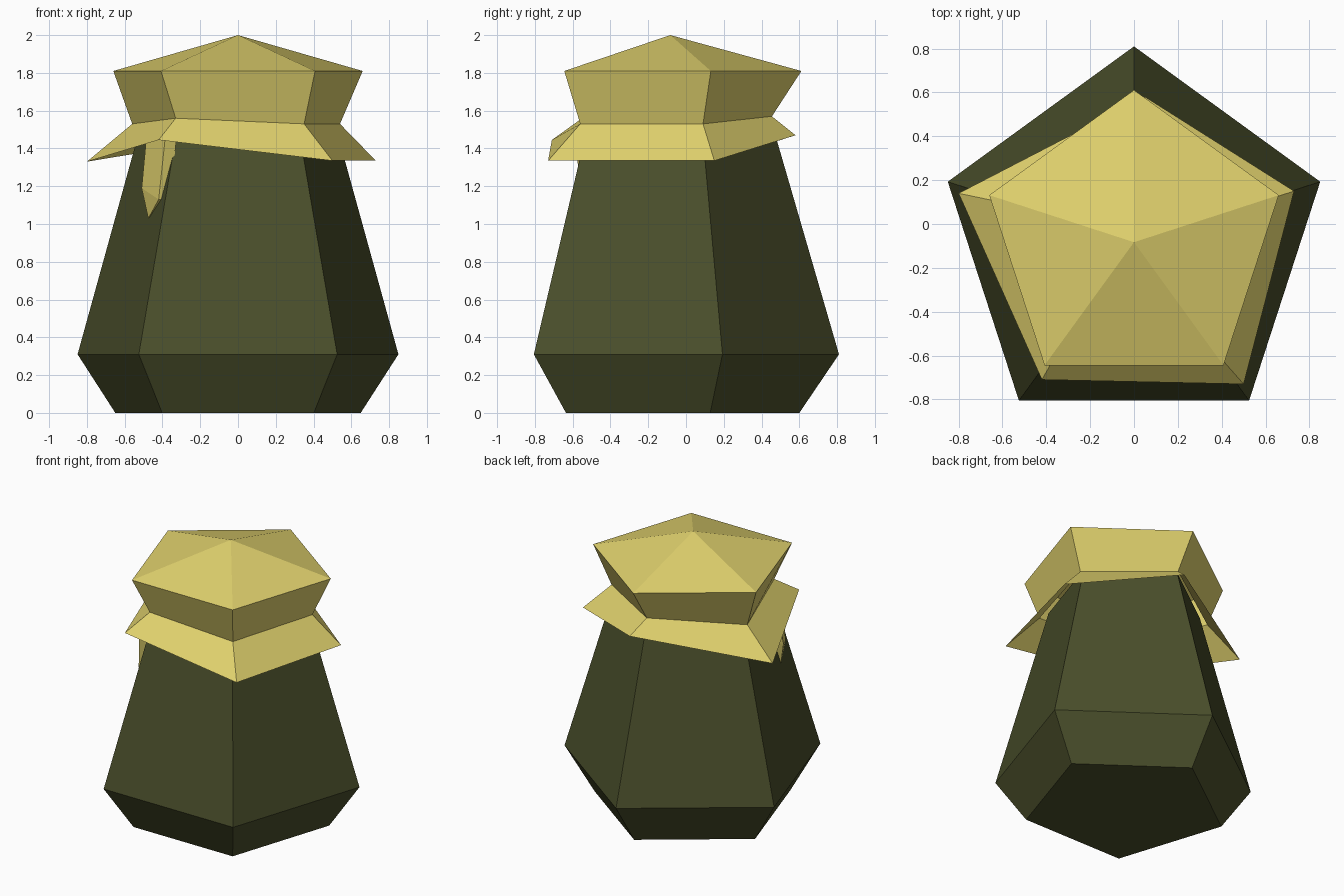
import bpy
import bmesh
from math import cos, sin, radians
from mathutils import Vector

cube = bpy.data.objects.get("Cube")
if cube:
    bpy.data.objects.remove(cube, do_unlink=True)

AXIS_Y = -0.083


def material(name, rgb):
    mat = bpy.data.materials.new(name)
    mat.use_nodes = True
    mat.diffuse_color = (*rgb, 1)
    mat.node_tree.nodes["Principled BSDF"].inputs["Base Color"].default_value = (*rgb, 1)
    return mat


def pentagon(radius, z):
    # Corner order: back, right rear, right front, left front, left rear
    return [(radius * cos(radians(90 + 72 * i)),
             AXIS_Y + radius * sin(radians(90 + 72 * i)), z) for i in range(5)]


def loft(name, rings, mat, cap_start=True, cap_end=True):
    # Join rings of points with flat faces; a one-point ring makes a tip
    bm = bmesh.new()
    loops = [[bm.verts.new(p) for p in ring] for ring in rings]
    for a, b in zip(loops, loops[1:]):
        for i in range(len(a)):
            j = (i + 1) % len(a)
            if len(b) == 1:
                bm.faces.new((a[i], a[j], b[0]))
            else:
                bm.faces.new((a[i], a[j], b[j], b[i]))
    if cap_start:
        bm.faces.new(loops[0][::-1])
    if cap_end and len(loops[-1]) > 2:
        bm.faces.new(loops[-1])
    if cap_start:
        bmesh.ops.recalc_face_normals(bm, faces=bm.faces[:])
    mesh = bpy.data.meshes.new(name)
    bm.to_mesh(mesh)
    bm.free()
    mesh.materials.append(mat)
    obj = bpy.data.objects.new(name, mesh)
    bpy.context.collection.objects.link(obj)
    return obj


olive = material("dark olive", (0.069, 0.078, 0.024))
straw = material("straw yellow", (0.745, 0.638, 0.153))

# Tapered five-sided body
loft("body", [pentagon(0.683, 0), pentagon(0.893, 0.31), pentagon(0.53, 1.56)], olive)

# Gathered cloth cover: uneven skirt, pinched neck, peaked top
skirt = [(0.05, 0.58, 1.47), (-0.80, 0.14, 1.33), (-0.42, -0.71, 1.445),
         (0.50, -0.73, 1.335), (0.73, 0.15, 1.335)]
neck = [(0, 0.455, 1.57), (-0.56, 0.09, 1.53), (-0.33, -0.55, 1.56),
        (0.35, -0.56, 1.53), (0.54, 0.09, 1.53)]
loft("cloth_cover", [skirt, neck, pentagon(0.694, 1.81), [(0, AXIS_Y, 2.0)]],
     straw, cap_start=False)

# Loose tie end hanging below the skirt, folded to a point
inward = Vector((0.06, 0.02, 0))


def strap_ring(outer, front):
    a, b = Vector(outer), Vector(front)
    return [a, b, b + inward, a + inward]


loft("hanging_tie", [strap_ring((-0.485, -0.36, 1.46), (-0.385, -0.59, 1.46)),
                     strap_ring((-0.51, -0.40, 1.19), (-0.42, -0.55, 1.13)),
                     [(-0.475, -0.42, 1.03)]], straw)
